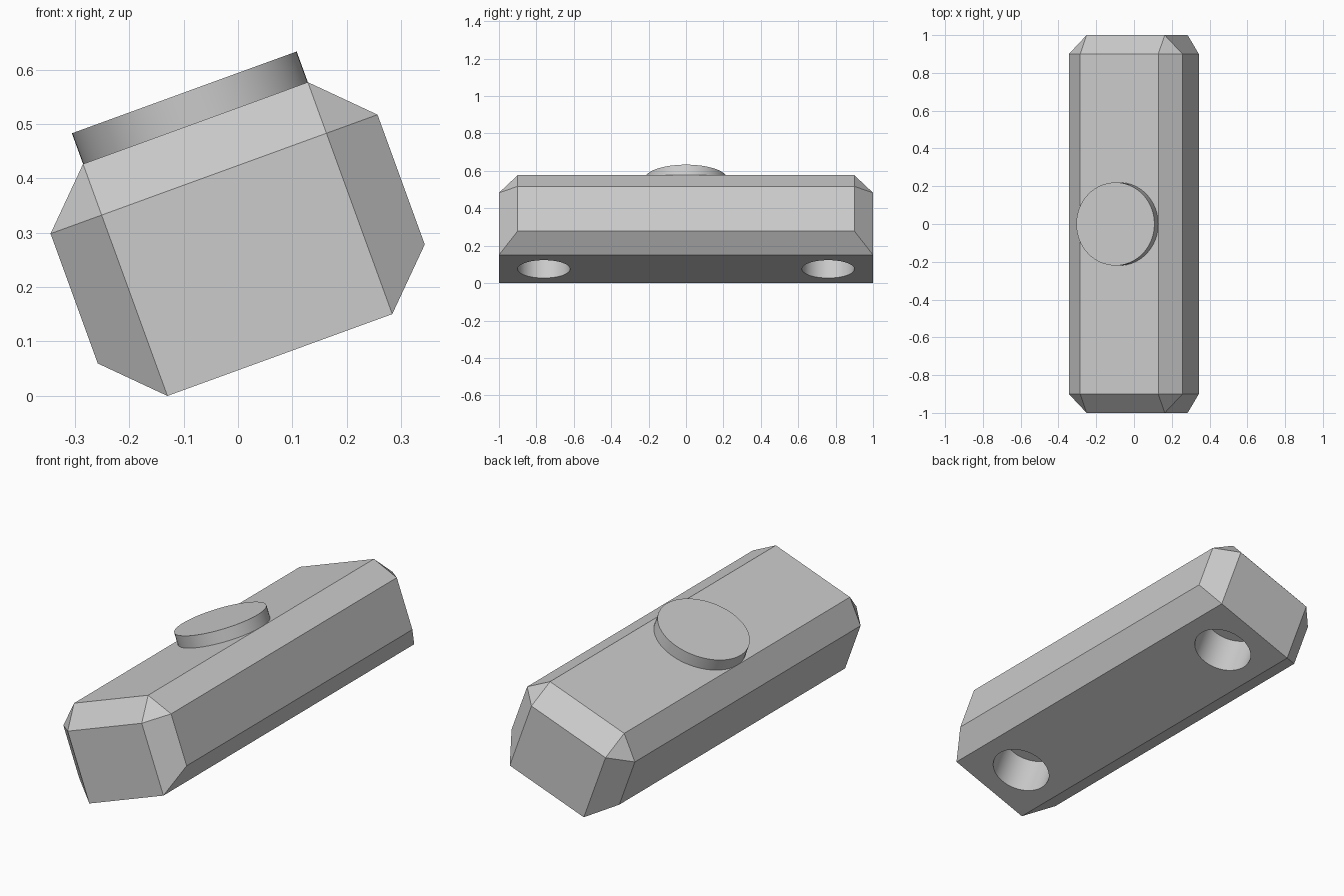
import bpy, bmesh
from math import radians
from mathutils import Matrix

if "Cube" in bpy.data.objects:
    bpy.data.objects.remove(bpy.data.objects["Cube"], do_unlink=True)

# The whole model is tipped sideways, resting on one lower edge
TILT = Matrix.Translation((0.077, 0, 0.075)) @ Matrix.Rotation(radians(-20), 4, "Y")

grey = bpy.data.materials.new("plain grey")
grey.use_nodes = True
COLOUR = (0.6, 0.6, 0.6, 1)
grey.diffuse_color = COLOUR
grey.node_tree.nodes["Principled BSDF"].inputs["Base Color"].default_value = COLOUR


def finish(bm, name):
    bmesh.ops.recalc_face_normals(bm, faces=bm.faces)
    mesh = bpy.data.meshes.new(name)
    bm.to_mesh(mesh)
    bm.free()
    mesh.materials.append(grey)
    obj = bpy.data.objects.new(name, mesh)
    bpy.context.collection.objects.link(obj)
    obj.matrix_world = TILT
    return obj


def disc(bm, radius, low, high, y=0):
    bmesh.ops.create_cone(bm, cap_ends=True, segments=64, radius1=radius, radius2=radius,
                          depth=high - low, matrix=Matrix.Translation((0, y, (low + high) / 2)))


def smooth(obj):
    bpy.ops.object.select_all(action="DESELECT")
    obj.select_set(True)
    bpy.context.view_layer.objects.active = obj
    bpy.ops.object.shade_smooth_by_angle(angle=radians(30))


# Chamfered bar: rings of corners mirrored over both axes
bm = bmesh.new()
corners = [(0.22, 1, 0), (0.32, 0.9, 0.1), (0.32, 0.9, 0.354), (0.22, 1, 0.354), (0.22, 0.9, 0.454)]
for x, y, z in corners:
    for sx in (-1, 1):
        for sy in (-1, 1):
            bm.verts.new((x * sx, y * sy, z))
bmesh.ops.convex_hull(bm, input=bm.verts)
bmesh.ops.dissolve_limit(bm, angle_limit=radians(1), verts=bm.verts, edges=bm.edges)
bar = finish(bm, "bar")

# Two round blind holes in the underside
bm = bmesh.new()
for y in (-0.76, 0.76):
    disc(bm, 0.14, -0.1, 0.2, y)
cutter = finish(bm, "hole_cutter")
cut = bar.modifiers.new("holes", "BOOLEAN")
cut.operation = "DIFFERENCE"
cut.solver = "EXACT"
cut.object = cutter
bpy.context.view_layer.objects.active = bar
bar.select_set(True)
bpy.ops.object.modifier_apply(modifier=cut.name)
bpy.data.objects.remove(cutter, do_unlink=True)
smooth(bar)

# Round raised button on top
bm = bmesh.new()
disc(bm, 0.22, 0.454, 0.514)
smooth(finish(bm, "button"))
